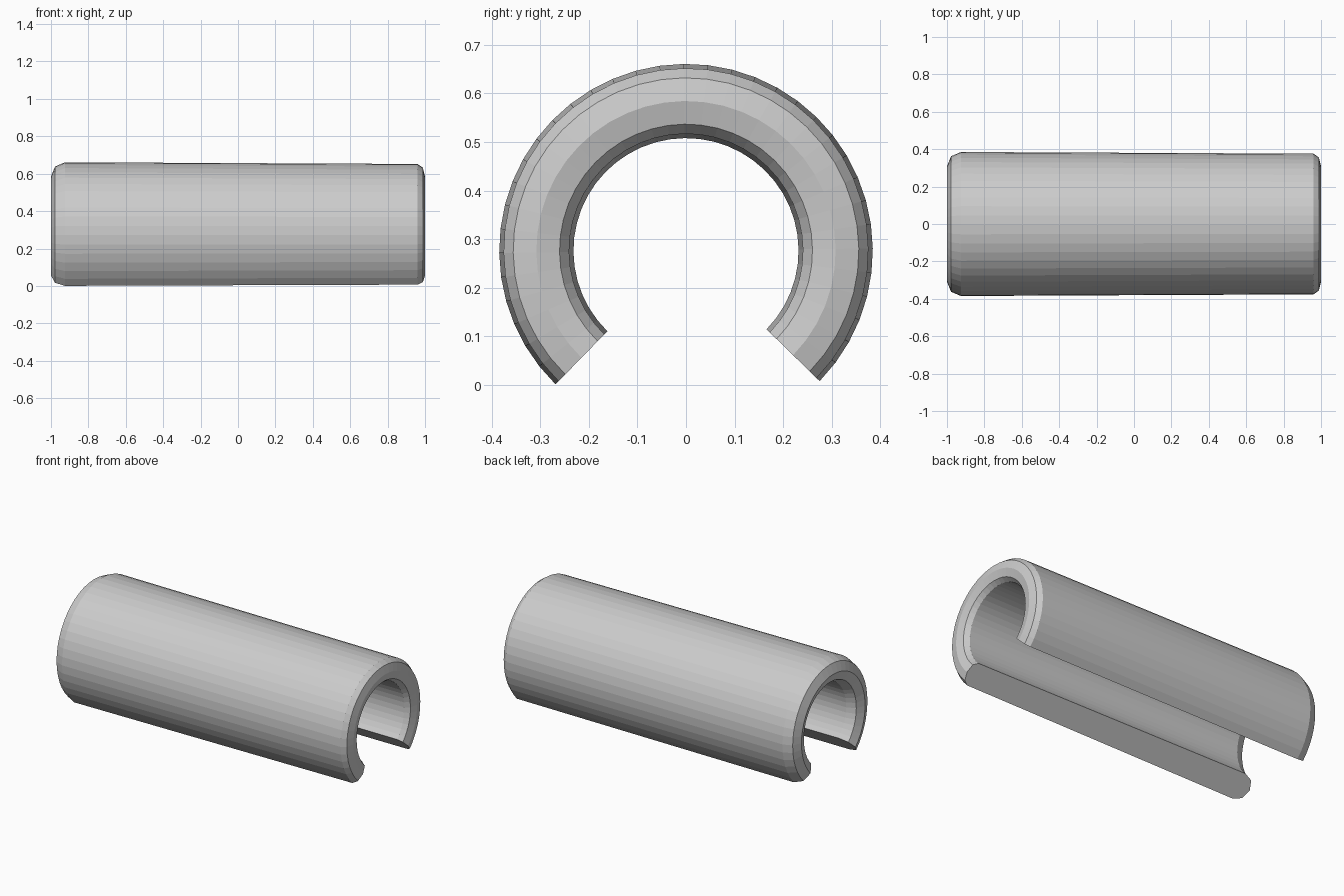
import bpy, bmesh, math

if "Cube" in bpy.data.objects:
    bpy.data.objects.remove(bpy.data.objects["Cube"])

SEGMENTS = 36
START, SWEEP = math.radians(-44.3), math.radians(270)
CENTRE_Z = 0.276


def rounded_end(x_base, depth, r_outer, r_inner, steps=4):
    """Half-ellipse rim from the outer wall to the inner wall as (x, radius)."""
    mid, half = (r_outer + r_inner) / 2, (r_outer - r_inner) / 2
    return [(x_base + depth * math.sin(math.pi * i / steps),
             mid + half * math.cos(math.pi * i / steps)) for i in range(steps + 1)]


# Wall cross-section: shallow right rim, deeper left rim, slightly tapered walls
right_rim = rounded_end(0.96, 0.04, 0.376, 0.241)
left_rim = rounded_end(-0.925, -0.075, 0.385, 0.232)
profile = right_rim + left_rim[::-1]

# Sweep the section around the tube axis, leaving the bottom slot open
bm = bmesh.new()
rings = []
for i in range(SEGMENTS + 1):
    a = START + SWEEP * i / SEGMENTS
    rings.append([bm.verts.new((x, r * math.cos(a), CENTRE_Z + r * math.sin(a)))
                  for x, r in profile])
n = len(profile)
for a, b in zip(rings, rings[1:]):
    for j in range(n):
        k = (j + 1) % n
        bm.faces.new((a[j], a[k], b[k], b[j]))

# Flat faces along both sides of the slot
bm.faces.new(rings[0])
bm.faces.new(rings[-1][::-1])
bmesh.ops.recalc_face_normals(bm, faces=bm.faces)

mesh = bpy.data.meshes.new("slotted_tube")
bm.to_mesh(mesh)
bm.free()
tube = bpy.data.objects.new("slotted_tube", mesh)
bpy.context.collection.objects.link(tube)
